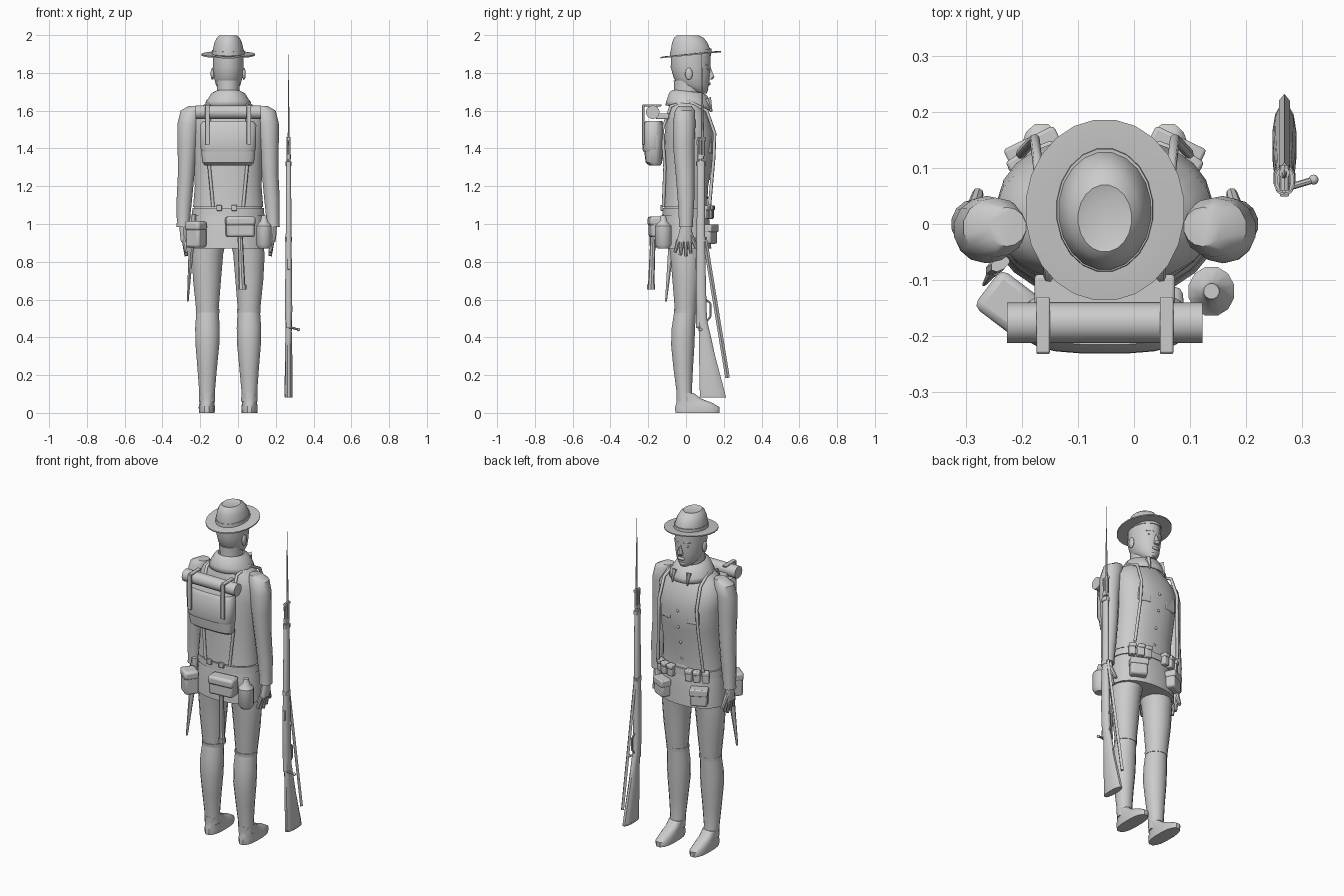
import bpy, math
from mathutils import Vector

CX = -0.052          # body axis; the rifle stands beside it
RX = 0.268           # rifle axis


def mesh(name, verts, faces):
    me = bpy.data.meshes.new(name)
    me.from_pydata(verts, [], faces)
    me.validate()
    ob = bpy.data.objects.new(name, me)
    bpy.context.collection.objects.link(ob)
    return ob


def loft(name, rings, n=16, p=2.0, tilt=0.0, caps=True):
    """Stack (super)elliptical rings (x, y, z, rx, ry)."""
    verts, faces = [], []
    for x, y, z, rx, ry in rings:
        for i in range(n):
            a = 2 * math.pi * (i + 0.5) / n
            c, s = math.cos(a), math.sin(a)
            dx = math.copysign(abs(c) ** (2 / p), c) * rx
            dy = math.copysign(abs(s) ** (2 / p), s) * ry
            verts.append((x + dx, y + dy, z + tilt * dy))
    for k in range(len(rings) - 1):
        for i in range(n):
            j = (i + 1) % n
            faces.append((k*n + i, k*n + j, k*n + n + j, k*n + n + i))
    if caps:
        faces.append(tuple(reversed(range(n))))
        faces.append(tuple(range((len(rings) - 1) * n, len(rings) * n)))
    return mesh(name, verts, faces)


def box(name, loc, size, rz=0.0, bevel=0.006):
    bpy.ops.mesh.primitive_cube_add(size=1, location=loc, rotation=(0, 0, rz))
    ob = bpy.context.object
    ob.name, ob.scale = name, size
    bpy.ops.object.transform_apply(location=False, rotation=False)
    if bevel:
        m = ob.modifiers.new("edge", 'BEVEL')
        m.width, m.segments = bevel, 2
    return ob


def rod(name, a, b, r1, r2=None, n=8, flat=1.0):
    """Tapered bar from a to b; flat squashes it along its local x."""
    a, b = Vector(a), Vector(b)
    bpy.ops.mesh.primitive_cone_add(vertices=n, radius1=r1, radius2=r1 if r2 is None else r2,
                                    depth=(b - a).length, location=(a + b) / 2)
    ob = bpy.context.object
    ob.name, ob.scale = name, (flat, 1, 1)
    ob.rotation_euler = (b - a).to_track_quat('Z', 'Y').to_euler()
    return ob


def ball(name, loc, size):
    bpy.ops.mesh.primitive_uv_sphere_add(segments=12, ring_count=8, radius=1, location=loc)
    ob = bpy.context.object
    ob.name, ob.scale = name, size
    return ob


# Hat
loft("hat_brim", [(CX, .025, 1.901, .075, .1), (CX, .025, 1.902, .11, .13), (CX, .025, 1.900, .142, .162),
                  (CX, .025, 1.893, .142, .162), (CX, .025, 1.894, .11, .13), (CX, .025, 1.893, .075, .1)],
     24, tilt=.1, caps=False)
loft("hat_crown", [(CX, .025, 1.89, .084, .108), (CX, .025, 1.92, .083, .107), (CX, .02, 1.96, .074, .095),
                   (CX, .015, 1.985, .062, .08), (CX, .01, 1.998, .048, .06), (CX, .01, 1.992, .03, .04)], 20)
loft("hat_band", [(CX, .025, 1.90, .087, .111), (CX, .025, 1.92, .086, .11)], 20, tilt=.08)

# Head, face and neck
loft("head", [(CX, .085, 1.692, .025, .025), (CX, .06, 1.705, .046, .052), (CX, .04, 1.735, .066, .082),
              (CX, .03, 1.775, .076, .096), (CX, .025, 1.83, .083, .106), (CX, .025, 1.90, .08, .104)], 18)
loft("neck", [(CX, .0, 1.58, .075, .075), (CX, .005, 1.67, .06, .068), (CX, .01, 1.76, .062, .075)], 14)
loft("nose", [(CX, .128, 1.765, .016, .012), (CX, .132, 1.778, .016, .02), (CX, .125, 1.81, .009, .014),
              (CX, .117, 1.835, .008, .012)], 8)
ball("lips", (CX, .122, 1.743, ), (.024, .009, .009))
ball("chin", (CX, .1, 1.71), (.026, .018, .014))
for s in (-1, 1):
    ball("ear", (CX + s * .083, .015, 1.795), (.01, .02, .032))
    ball("eye", (CX + s * .033, .112, 1.823), (.014, .008, .007))
    rod("eyebrow", (CX + s * .015, .124, 1.843), (CX + s * .055, .106, 1.843), .006, .004)

# Tunic, skirt, collar
loft("tunic", [(CX, -.005, 1.09, .187, .118), (CX, 0, 1.2, .178, .118), (CX, .012, 1.33, .183, .13),
               (CX, .02, 1.46, .193, .136), (CX, .012, 1.55, .195, .118), (CX, .004, 1.61, .16, .098),
               (CX, 0, 1.645, .11, .083), (CX, 0, 1.67, .07, .07)], 24, 2.3)
loft("tunic_skirt", [(CX, 0, .87, .2, .135), (CX, 0, .97, .195, .13), (CX, 0, 1.06, .185, .12),
                     (CX, 0, 1.11, .178, .112)], 24, 2.2)
loft("belt", [(CX, 0, 1.045, .193, .127), (CX, 0, 1.085, .191, .125)], 24, 2.2)
col = loft("collar", [(CX, .01, 1.67, .064, .072), (CX, .01, 1.695, .07, .08), (CX, .012, 1.685, .085, .094),
                      (CX, .015, 1.64, .112, .112), (CX, .015, 1.615, .12, .118)], 20, tilt=-.1, caps=False)
col.modifiers.new("cloth", 'SOLIDIFY').thickness = .008
for s in (-1, 1):
    rod("collar_point", (CX + s * .045, .105, 1.66), (CX + s * .05, .135, 1.595), .03, .006, 6, .5)
for i in range(4):
    ball("tunic_button", (CX, (.108, .122, .143, .15)[i] + .004, 1.14 + i * .1), (.008, .006, .008))
for s in (-1, 1):
    box("breast_pocket", (CX + s * .09, .133, 1.42), (.075, .014, .09), -s * .2)

for s in (-1, 1):
    side = lambda x: CX + s * x
    # Arm and hand
    loft("arm", [(side(.175), -.005, 1.625, .035, .035), (side(.195), -.006, 1.60, .058, .053),
                 (side(.21), -.01, 1.53, .06, .06), (side(.216), -.012, 1.42, .053, .057),
                 (side(.222), -.005, 1.27, .045, .05), (side(.232), 0, 1.13, .042, .044),
                 (side(.238), 0, 1.01, .035, .037), (side(.238), 0, .985, .036, .038)], 14)
    loft("palm", [(side(.237), 0, 1.0, .022, .027), (side(.236), -.002, .95, .021, .036),
                  (side(.233), -.008, .905, .018, .044)], 10)
    for i, (y0, y1, z1) in enumerate([(-.04, -.058, .85), (-.02, -.03, .835), (0, -.002, .83), (.02, .025, .845)]):
        rod("finger", (side(.233), y0, .915), (side(.222), y1, z1), .013, .009)
    rod("thumb", (side(.236), .018, .955), (side(.226), .055, .875), .015, .01)

    # Trouser leg, gaiter, boot
    loft("trouser_leg", [(side(.09), 0, .95, .088, .1), (side(.11), 0, .84, .085, .085),
                         (side(.112), 0, .7, .075, .073), (side(.11), -.002, .54, .06, .058)], 16)
    loft("gaiter", [(side(.112), -.005, .06, .044, .045), (side(.112), -.01, .12, .043, .042),
                    (side(.111), -.015, .24, .053, .053), (side(.11), -.017, .36, .064, .063),
                    (side(.11), -.014, .45, .066, .063), (side(.109), -.004, .545, .06, .058)], 16)
    loft("gaiter_rim", [(side(.109), -.004, .53, .063, .06), (side(.109), -.004, .55, .064, .062)], 16)
    loft("boot", [(side(.113), .06, 0, .042, .118), (side(.113), .06, .03, .044, .12),
                  (side(.113), .045, .052, .04, .098), (side(.112), .015, .075, .04, .067),
                  (side(.112), -.005, .105, .042, .047)], 16, 2.5)
    # Front webbing: cartridge pockets over a hanging pouch
    for i, (x, y) in enumerate([(.06, .128), (.105, .12), (.15, .1)]):
        r = -s * (.15 + .22 * i)
        box("cartridge_pocket", (side(x), y, 1.06), (.038, .036, .065), r)
        box("pocket_flap", (side(x), y + .004, 1.085), (.04, .04, .025), r)
    box("front_pouch", (side(.122), .122, .945), (.095, .06, .1), -s * .45, .012)
    box("front_pouch_flap", (side(.123), .126, .978), (.1, .062, .04), -s * .45)
    # Shoulder strap running over to the pack
    path = [(.15, .125, 1.1), (.13, .147, 1.35), (.125, .152, 1.48), (.12, .11, 1.6), (.11, .02, 1.648),
            (.1, -.08, 1.625), (.1, -.125, 1.5), (.1, -.112, 1.3), (.08, -.12, 1.09)]
    cu = bpy.data.curves.new("shoulder_strap", 'CURVE')
    cu.dimensions, cu.bevel_depth, cu.bevel_resolution = '3D', .009, 1
    sp = cu.splines.new('POLY')
    sp.points.add(len(path) - 1)
    for pt, (x, y, z) in zip(sp.points, path):
        pt.co = (side(x), y, z, 1)
    bpy.context.collection.objects.link(bpy.data.objects.new("shoulder_strap", cu))
    # Pack strap around the blanket roll
    box("pack_strap", (side(.11), -.226, 1.525), (.024, .012, .21), 0, .003)
    box("pack_strap_top", (side(.11), -.18, 1.628), (.024, .1, .01), 0, .003)

# Pack and blanket roll
loft("pack", [(CX, -.165, 1.31, .125, .03), (CX, -.17, 1.325, .138, .044), (CX, -.172, 1.42, .148, .054),
              (CX, -.17, 1.52, .145, .056), (CX, -.165, 1.535, .135, .045)], 20, 3)
loft("pack_flap", [(CX, -.178, 1.385, .14, .05), (CX, -.177, 1.4, .148, .054), (CX, -.174, 1.525, .15, .056),
                   (CX, -.17, 1.545, .135, .045)], 20, 3)
rod("blanket_roll", (CX - .174, -.176, 1.592), (CX + .174, -.176, 1.592), .036, n=16)
box("roll_rest", (CX, -.125, 1.57), (.25, .07, .03))

# Gear hung on the rear of the belt
for name, loc, size, r in [("left_pouch", (-.222, -.14, .945), (.09, .08, .14), -.65),
                           ("left_pouch_flap", (-.223, -.142, .99), (.096, .084, .05), -.65),
                           ("rear_pouch", (.012, -.155, .985), (.15, .075, .11), .1),
                           ("rear_pouch_flap", (.012, -.158, 1.015), (.156, .08, .05), .1)]:
    box(name, loc, size, r, .014)
loft("canteen", [(.138, -.12, .87, .03, .03), (.138, -.12, .89, .042, .045), (.138, -.12, .99, .042, .045),
                 (.138, -.12, 1.015, .02, .02), (.138, -.12, 1.045, .014, .014)], 12)
for x in (-.1, -.02):
    box("belt_tab", (x, -.128, 1.085), (.03, .014, .03), 0, .003)
rod("tool_handle", (.012, -.175, .93), (.022, -.185, .655), .014, .017)
rod("tool_grip", (.023, -.185, .68), (.023, -.185, .652), .021)
rod("bayonet_scabbard", (-.245, -.075, .92), (-.266, -.106, .59), .02, .006, 8, .6)
rod("scabbard_frog", (-.238, -.07, 1.05), (-.246, -.076, .89), .02, .022, 8, .6)

# Rifle: stock, barrel, bands
loft("rifle_stock", [(RX, .142, .085, .021, .07), (RX, .139, .11, .022, .068), (RX, .112, .3, .02, .044),
                     (RX, .097, .43, .017, .03), (RX, .088, .48, .018, .026), (RX, .082, .54, .02, .028),
                     (RX, .079, .66, .019, .028), (RX, .078, .9, .016, .023), (RX, .079, 1.32, .013, .02),
                     (RX, .079, 1.335, .01, .015)], 12, 2.4)
loft("butt_plate", [(RX, .143, .082, .021, .071), (RX, .142, .09, .022, .072)], 12, 2.4)
rod("rifle_barrel", (RX, .072, .6), (RX, .072, 1.45), .01)
rod("receiver", (RX, .068, .45), (RX, .068, .68), .015, .013, 10)
rod("bolt_handle", (RX, .063, .455), (.318, .078, .442), .006)
ball("bolt_knob", (.32, .079, .441), (.009, .009, .009))
for z, w in ((.92, .027), (1.32, .024), (1.355, .018)):
    loft("barrel_band", [(RX, .078, z - .012, w * .7, w), (RX, .078, z + .012, w * .7, w)], 10, 2.4)
box("front_sight", (RX, .062, 1.43), (.006, .014, .025), 0, 0)
box("rear_sight", (RX, .055, .79), (.016, .012, .06), 0, .002)
for a, b in (((.105, .6), (.13, .58)), ((.13, .58), (.13, .51)), ((.13, .51), (.105, .48))):
    rod("trigger_guard", (RX, *a), (RX, *b), .005)
# Fixed bayonet and sling
rod("bayonet_hilt", (RX, .091, 1.36), (RX, .091, 1.46), .01)
rod("bayonet_guard", (RX, .06, 1.452), (RX, .105, 1.452), .009)
rod("bayonet_blade", (RX, .088, 1.46), (RX, .083, 1.905), .008, .001, 6, .7)
rod("rifle_sling", (RX, .098, .93), (RX, .22, .185), .012, n=4, flat=.8)

# Smooth shading with crisp edges
bpy.ops.object.select_all(action='DESELECT')
for ob in bpy.data.objects:
    if ob.type == 'MESH':
        ob.select_set(True)
        bpy.context.view_layer.objects.active = ob
bpy.ops.object.shade_smooth_by_angle(angle=math.radians(40))
